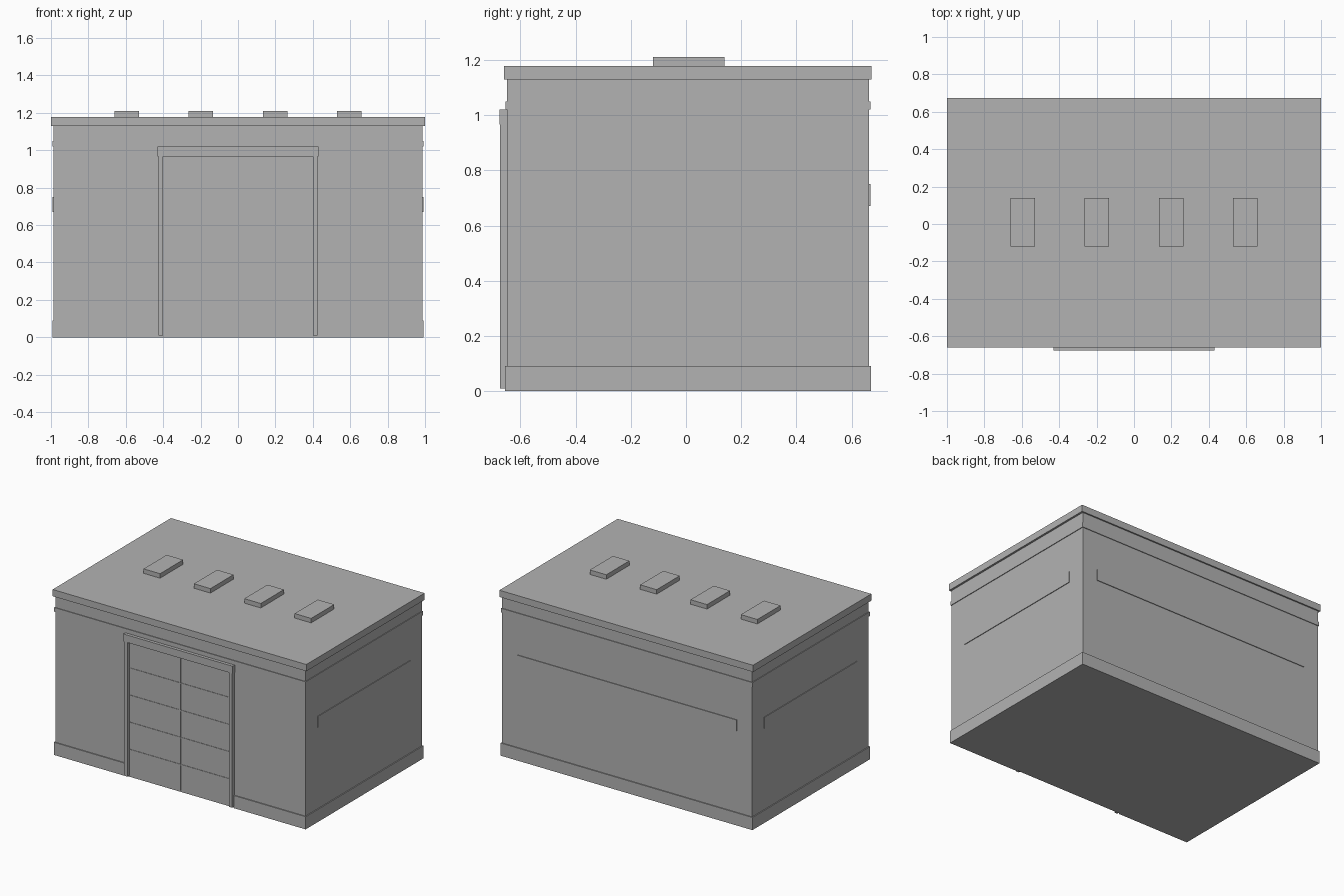
import bpy

cube = bpy.data.objects.get("Cube")
if cube:
    bpy.data.objects.remove(cube, do_unlink=True)

grey = bpy.data.materials.new("plain grey")
grey.use_nodes = True
colour = (0.45, 0.45, 0.45, 1)
grey.diffuse_color = colour
grey.node_tree.nodes["Principled BSDF"].inputs["Base Color"].default_value = colour


def box(name, x, y, z):
    """Box spanning the given (low, high) range on each axis."""
    spans = (x, y, z)
    bpy.ops.mesh.primitive_cube_add(size=1, location=[(a + b) / 2 for a, b in spans])
    ob = bpy.context.object
    ob.name = name
    ob.scale = [b - a for a, b in spans]
    bpy.ops.object.transform_apply(location=False, rotation=False, scale=True)
    ob.data.materials.append(grey)
    return ob


SIDE, FRONT, BACK = 0.986, -0.649, 0.663   # wall planes
EAVES, ROOF = 1.13, 1.178
DOOR, FRAME, HEAD = 0.40, 0.426, 0.967     # door half width, frame half width, door height

# Main walls and roof slab
box("walls", (-SIDE, SIDE), (FRONT, BACK), (0, EAVES))
box("roof_slab", (-1, 1), (-0.659, 0.673), (EAVES, ROOF))

# Trim band under the eaves
band = 0.005
box("eaves_trim", (-SIDE - band, SIDE + band), (FRONT - band, BACK + band), (1.02, 1.05))

# Plinth, left open at the doorway
edge = 0.007
plinth = (0, 0.09)
box("plinth_back", (-SIDE - edge, SIDE + edge), (BACK - edge, BACK + edge), plinth)
for side, s in (("left", 1), ("right", -1)):
    outer, inner = s * (SIDE + edge), s * (SIDE - edge)
    box("plinth_" + side, sorted((inner, outer)), (FRONT - edge, BACK + edge), plinth)
    box("plinth_front_" + side, sorted((s * FRAME, outer)),
        (FRONT - edge, FRONT + edge), plinth)

    # Raised stripe on each side wall
    box("stripe_" + side, sorted((s * (SIDE - band), s * (SIDE + band))),
        (-0.515, 0.53), (0.67, 0.75))

    # Door jambs
    box("door_jamb_" + side, sorted((s * DOOR, s * FRAME)),
        (-0.674, FRONT + edge), (0.01, HEAD))
box("stripe_back", (-0.865, 0.865), (BACK - band, BACK + band), (0.67, 0.75))

# Door lintel, centre strip and panel ribs
box("door_lintel", (-0.43, 0.43), (-0.676, FRONT + edge), (HEAD, 1.02))
box("door_centre_strip", (-0.005, 0.005), (FRONT - band, FRONT + edge), (0.01, HEAD))
rows = 5
for i in range(1, rows):
    z = HEAD * i / rows
    box(f"door_rib_{i}", (-DOOR, DOOR), (FRONT - 0.003, FRONT + edge), (z - 0.004, z + 0.004))

# Roof vents
for i in range(4):
    x = (i - 1.5) * 0.397
    box(f"roof_vent_{i + 1}", (x - 0.065, x + 0.065), (-0.12, 0.14), (ROOF, 1.21))
